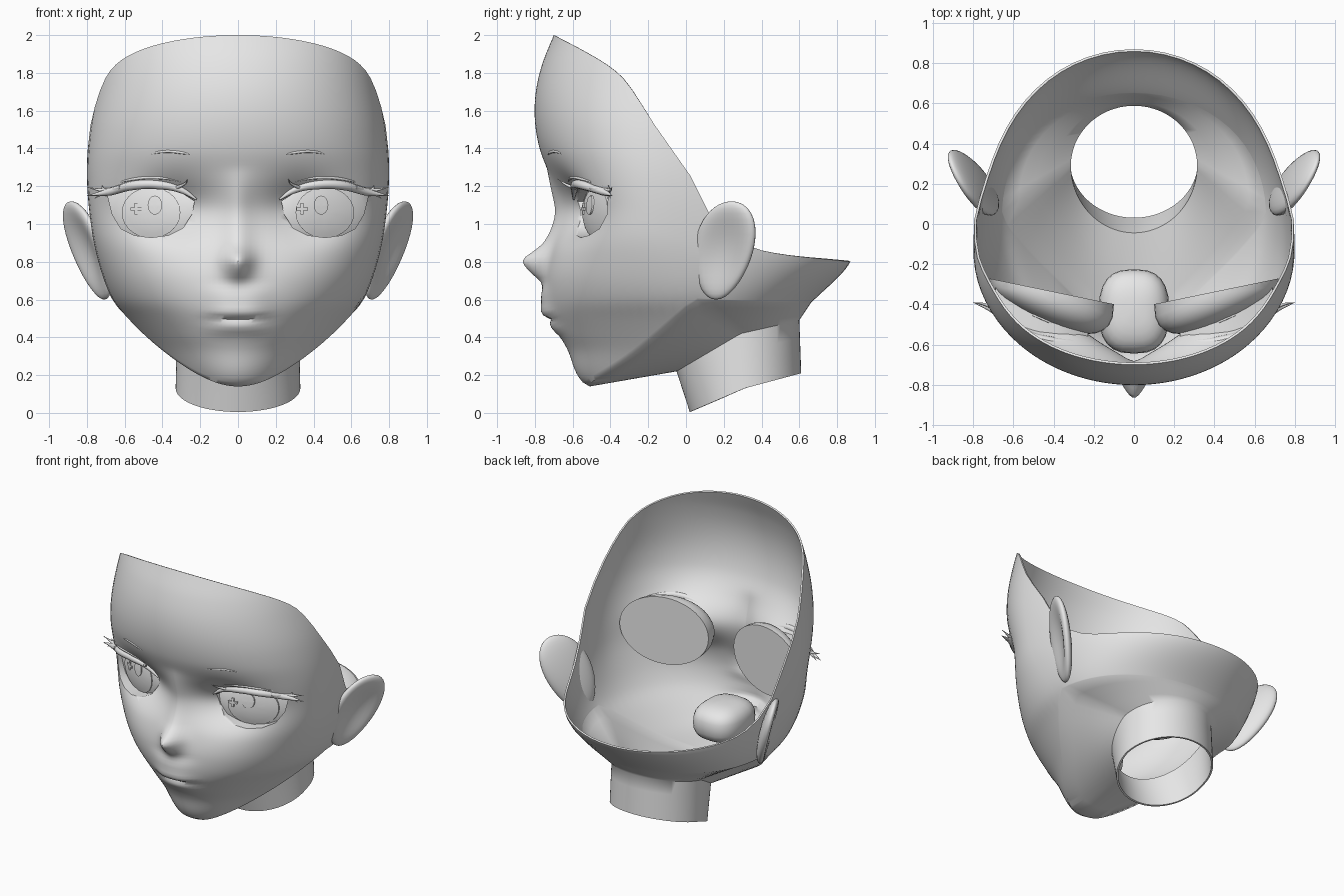
import bpy, bmesh
from math import sin, cos, pi, exp, copysign
from mathutils import Vector
from mathutils.bvhtree import BVHTree

if "Cube" in bpy.data.objects:
    bpy.data.objects.remove(bpy.data.objects["Cube"])

grey = bpy.data.materials.new("plain_grey")
grey.use_nodes = True
grey.diffuse_color = (0.8, 0.8, 0.8, 1)
grey.node_tree.nodes["Principled BSDF"].inputs["Base Color"].default_value = (0.8, 0.8, 0.8, 1)


def shade(obj):
    bpy.ops.object.select_all(action='DESELECT')
    obj.select_set(True)
    bpy.context.view_layer.objects.active = obj
    bpy.ops.object.shade_smooth_by_angle(angle=.9)


def add_object(name, bm, smooth=True):
    mesh = bpy.data.meshes.new(name)
    bm.to_mesh(mesh)
    bm.free()
    mesh.materials.append(grey)
    obj = bpy.data.objects.new(name, mesh)
    bpy.context.collection.objects.link(obj)
    if smooth:
        shade(obj)
    return obj


def bake(obj):
    """Replace the object's mesh with its modified result."""
    graph = bpy.context.evaluated_depsgraph_get()
    mesh = bpy.data.meshes.new_from_object(obj.evaluated_get(graph))
    obj.modifiers.clear()
    obj.data = mesh


def smooth_table(*pts):
    """Smooth curve through (position, value) pairs."""
    def slope(i):
        a, b = pts[max(i - 1, 0)], pts[min(i + 1, len(pts) - 1)]
        return (b[1] - a[1]) / (b[0] - a[0])

    def value(q):
        if q <= pts[0][0]:
            return pts[0][1]
        if q >= pts[-1][0]:
            return pts[-1][1]
        i = max(k for k, p in enumerate(pts) if p[0] <= q)
        (a, va), (b, vb) = pts[i], pts[i + 1]
        d = b - a
        h = (q - a) / d
        return (va * (1 + 2 * h) * (1 - h) ** 2 + vb * h * h * (3 - 2 * h)
                + slope(i) * d * h * (1 - h) ** 2 - slope(i + 1) * d * h * h * (1 - h))
    return value


# Head outlines by height
width = smooth_table((.14, .35), (.25, .42), (.35, .485), (.5, .59), (.6, .665), (.75, .725), (.95, .772),
                     (1.25, .8), (1.5, .785), (1.75, .74), (1.9, .71), (2, .69))
front = smooth_table((.14, -.51), (.16, -.545), (.22, -.585), (.33, -.625), (.42, -.675), (.55, -.73),
                     (.7, -.745), (.85, -.72), (1, -.68), (1.1, -.675), (1.25, -.72), (1.4, -.775),
                     (1.55, -.8), (1.7, -.795), (1.85, -.76), (2, -.7))
back = smooth_table((.58, .66), (.8, .87), (1, .88))
middle = smooth_table((.14, .06), (.6, .04), (1, -.1), (2, -.1))
# Front roundness: pointed at the chin, full at the cheeks
point = smooth_table((.14, 1.45), (.35, 1.2), (.6, .95), (.8, .9), (2, .9))
nose = smooth_table((.66, 0), (.7, .03), (.76, .1), (.81, .135), (.86, .085), (.9, .05), (1, .03), (1.15, .025), (1.3, 0))
lips = smooth_table((.4, 0), (.44, .02), (.47, .022), (.495, .004), (.52, .04), (.58, .03), (.64, .02), (.69, 0))
# Open rim height by depth
rim = smooth_table((-.7, 2), (-.53, 1.91), (-.4, 1.83), (-.31, 1.745), (-.137, 1.48), (.02, 1.26),
                   (.1, 1.09), (.22, .95), (.4, .86), (.87, .8))


def skull(t, z):
    c, mid = cos(t), middle(z)
    x = width(z) * sin(t)
    if c < 0:
        return Vector((x, mid + (back(z) - mid) * abs(c) ** .9, z))
    y = mid + (front(z) - mid) * c ** point(z)
    y -= nose(z) * exp(-(x / .075) ** 2) + lips(z) * exp(-(abs(x) / .15) ** 3)
    y += .12 * exp(-((abs(x) - .34) / .2) ** 2 - ((z - 1.08) / .15) ** 2)
    return Vector((x, y, z))


def neck_ring(t, f, s, b):
    c = cos(t)
    end = f if c > 0 else b
    return Vector((s[0] * sin(t), s[1] + (end[0] - s[1]) * abs(c), s[2] + (end[1] - s[2]) * abs(c)))


def head_column(t):
    low = neck_ring(t, (.02, .005), (.33, .31, .13), (.61, .21))
    high = neck_ring(t, (-.05, .22), (.325, .29, .42), (.6, .49))
    c = cos(t)
    jaw_z = .6 - (.46 * c ** .85 if c > 0 else -.02 * c)
    top = 1.2
    for _ in range(40):
        top = .5 * top + .5 * rim(skull(t, top).y)
    jaw = skull(t, jaw_z)
    column = [low.lerp(high, k / 3) for k in range(3)]
    column += [high.lerp(jaw, k / 4) for k in range(4)]
    rows = 84
    return column + [skull(t, jaw_z + (top - jaw_z) * k / rows) for k in range(rows + 1)]


# Head shell, open at the crown and the neck
half = [pi * (j / 44) ** 1.5 for j in range(45)]
bm = bmesh.new()
grid = [[bm.verts.new(p) for p in head_column(t)] for t in half + [-t for t in half[-2:0:-1]]]
for j, col in enumerate(grid):
    nxt = grid[(j + 1) % len(grid)]
    for i in range(len(col) - 1):
        bm.faces.new((col[i], nxt[i], nxt[i + 1], col[i + 1]))
face_tree = BVHTree.FromBMesh(bm)
head = add_object("head_shell", bm, False)
head.modifiers.new("thickness", 'SOLIDIFY').thickness = .012

# Eye openings
opening = [(.23, 1.12), (.3, 1.165), (.38, 1.185), (.47, 1.19), (.6, 1.18), (.69, 1.15), (.665, 1.05),
           (.62, .975), (.55, .94), (.46, .928), (.37, .94), (.29, .98), (.245, 1.05)]
cutters = []
for s in (1, -1):
    bm = bmesh.new()
    outline = bm.faces.new([bm.verts.new((s * x, -1, z)) for x, z in opening])
    ext = bmesh.ops.extrude_face_region(bm, geom=[outline])
    bmesh.ops.translate(bm, vec=(0, .8, 0), verts=[g for g in ext["geom"] if isinstance(g, bmesh.types.BMVert)])
    bmesh.ops.recalc_face_normals(bm, faces=bm.faces)
    cutter = add_object("eye_cutter", bm, False)
    cutter.hide_render = True
    cutters.append(cutter)
    cut = head.modifiers.new("eye_opening", 'BOOLEAN')
    cut.operation, cut.solver, cut.object = 'DIFFERENCE', 'EXACT', cutter
bake(head)
for cutter in cutters:
    bpy.data.objects.remove(cutter)
shade(head)


def sphere(segments=24, rings=14):
    bm = bmesh.new()
    bmesh.ops.create_uvsphere(bm, u_segments=segments, v_segments=rings, radius=1)
    return bm


def project(tree, x, z, lift):
    hit = tree.ray_cast(Vector((x, -3, z)), Vector((0, 1, 0)))[0]
    return Vector((x, (hit.y if hit else -.3) - lift, z))


def bridge(bm, a, b):
    for i in range(len(a)):
        k = (i + 1) % len(a)
        bm.faces.new((a[i], b[i], b[k], a[k]))


def plate(name, tree, cx, cz, outline, lift, rings=5):
    """Thin raised patch on a surface, seen as the outline from the front."""
    bm = bmesh.new()
    steps = [(k / rings, lift) for k in range(1, rings + 1)] + [(1, lift - .009)]
    loops = [[bm.verts.new(project(tree, cx + x * f, cz + z * f, up)) for x, z in outline] for f, up in steps]
    bm.faces.new(loops[0])
    for a, b in zip(loops, loops[1:]):
        bridge(bm, a, b)
    bmesh.ops.recalc_face_normals(bm, faces=bm.faces)
    add_object(name, bm)


def strand(name, points, radius, taper):
    """Tapered tube through the points."""
    data = bpy.data.curves.new(name, 'CURVE')
    data.dimensions, data.bevel_depth, data.bevel_resolution = '3D', radius, 2
    data.resolution_u, data.use_fill_caps = 6, True
    line = data.splines.new('BEZIER')
    line.bezier_points.add(len(points) - 1)
    for p, co, r in zip(line.bezier_points, points, taper):
        p.co, p.radius = co, r
        p.handle_left_type = p.handle_right_type = 'AUTO'
    temp = bpy.data.objects.new(name, data)
    bpy.context.collection.objects.link(temp)
    mesh = bpy.data.meshes.new_from_object(temp.evaluated_get(bpy.context.evaluated_depsgraph_get()))
    bpy.data.objects.remove(temp)
    bm = bmesh.new()
    bm.from_mesh(mesh)
    add_object(name, bm)


def ellipse(rx, rz, n=28):
    return [(rx * cos(2 * pi * i / n), rz * sin(2 * pi * i / n)) for i in range(n)]


def on_face(s, x, z, lift):
    p = project(face_tree, s * x, z, lift)
    p.y = min(p.y, -.39 - .25 * (.8 - x))
    return p


arm, bar = .03, .008
cross = [(bar, bar), (bar, arm), (-bar, arm), (-bar, bar), (-arm, bar), (-arm, -bar),
         (-bar, -bar), (-bar, -arm), (bar, -arm), (bar, -bar), (arm, -bar), (arm, bar)]

for s, side in ((1, "left"), (-1, "right")):
    # Eye: full dome with a flat back, deepest toward the nose
    bm = sphere(32, 20)
    bmesh.ops.bisect_plane(bm, geom=bm.verts[:] + bm.edges[:] + bm.faces[:], plane_co=(0, 0, 0),
                           plane_no=(0, 1, 0), clear_outer=True)
    bmesh.ops.holes_fill(bm, edges=[e for e in bm.edges if e.is_boundary])
    for v in bm.verts:
        u, w, h = v.co
        depth = .175 * abs(w) ** .75 * (1 - .3 * u)
        v.co = (s * (.41 + .31 * u), -.335 + .064 * u - depth, 1.06 + .24 * h)
    bmesh.ops.recalc_face_normals(bm, faces=bm.faces)
    eye_tree = BVHTree.FromBMesh(bm)
    add_object(side + "_eye", bm)
    plate(side + "_iris", eye_tree, s * .46, 1.06, ellipse(.155, .135), .009)
    plate(side + "_pupil", eye_tree, s * .44, 1.1, ellipse(.038, .05), .018)
    plate(side + "_glint", eye_tree, s * .44 - .1, 1.08, cross, .018, 2)

    # Lid wall joining the opening to the eye
    bm = bmesh.new()
    edge = [project(face_tree, s * x, z, -.004) for x, z in opening]
    inner = [project(eye_tree, s * x, z, -.01) for x, z in opening]
    for a, b in zip(edge, inner):
        b.y = max(b.y, a.y + .01)
    bridge(bm, [bm.verts.new(p) for p in edge], [bm.verts.new(p) for p in inner])
    bmesh.ops.recalc_face_normals(bm, faces=bm.faces)
    add_object(side + "_lid_wall", bm)

    # Lashes, lid fold and brow
    lash = [(.22, 1.13), (.3, 1.18), (.42, 1.208), (.55, 1.205), (.68, 1.17), (.8, 1.15)]
    strand(side + "_lash", [on_face(s, x, z, .008) for x, z in lash], .025, (.2, .7, 1, 1, .8, .05))
    for dx, dz in ((.02, .03), (-.02, -.03), (-.06, .04)):
        strand(side + "_lash_spike", [on_face(s, .62, 1.195, .012), on_face(s, .71, 1.172 + dz * .2, .012),
                                      on_face(s, .78 + dx, 1.165 + dz, .012)], .014, (1, .8, .05))
    strand(side + "_inner_lash", [on_face(s, .33, 1.19, .012), on_face(s, .28, 1.215, .02),
                                  on_face(s, .265, 1.24, .03)], .01, (1, .6, .05))
    fold = [(.3, 1.222), (.42, 1.245), (.55, 1.238), (.68, 1.205)]
    strand(side + "_lid_fold", [on_face(s, x, z, 0) for x, z in fold], .008, (.1, 1, 1, .1))
    brow = [(.22, 1.36), (.3, 1.378), (.4, 1.383), (.5, 1.358)]
    strand(side + "_brow", [on_face(s, x, z, -.003) for x, z in brow], .008, (.1, 1, 1, .1))

    # Ear: flattened egg, slightly hollowed on its outer face
    bm = sphere(28, 18)
    across, up = Vector((.45, .89, 0)), Vector((.09, .04, .26))
    out = across.cross(up).normalized()
    for v in bm.verts:
        u, w, h = v.co
        hollow = 1 - 1.1 * w * w if w > 0 else 1
        p = Vector((.795, .2, .86)) + across * u * .175 * (1 + .15 * h) + up * h + out * w * hollow * .055
        v.co = (s * p.x, p.y, p.z)
    bmesh.ops.recalc_face_normals(bm, faces=bm.faces)
    add_object(side + "_ear", bm)

# Mouth pocket behind the lips, a rounded block
bm = sphere()
for v in bm.verts:
    x, y, z = (copysign(abs(q) ** .75, q) for q in v.co)
    v.co = (.175 * x, -.435 + .21 * y, .5 + .13 * z)
add_object("mouth_pocket", bm)
